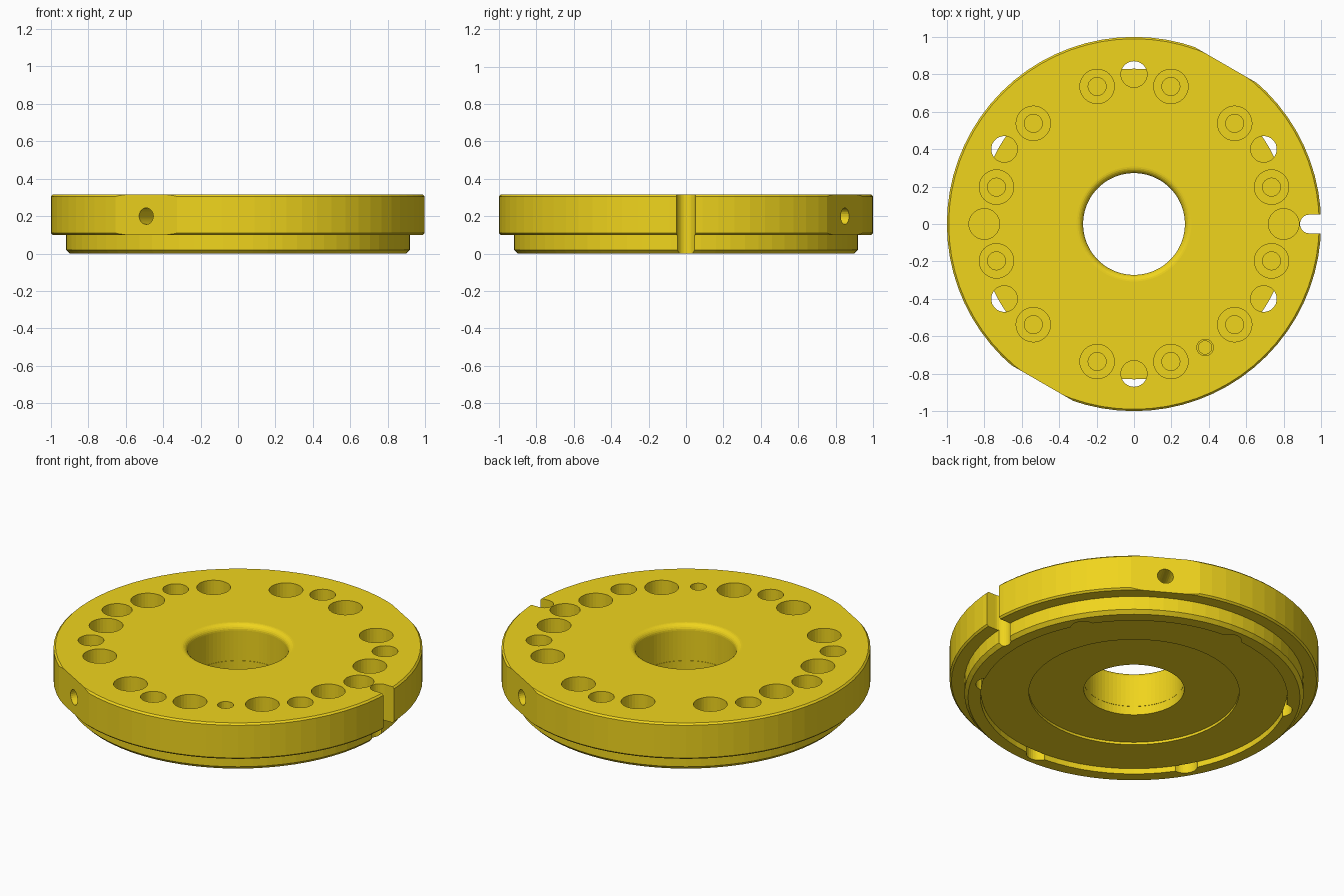
import bpy, bmesh, math
from mathutils import Matrix, Vector

if "Cube" in bpy.data.objects:
    bpy.data.objects.remove(bpy.data.objects["Cube"])


def lathe(bm, profile, segs, matrix=Matrix(), closed=False):
    """Revolve (radius, height) points; open profiles get end caps."""
    rings = []
    for r, z in profile:
        rings.append([bm.verts.new(matrix @ Vector((r * math.cos(a), r * math.sin(a), z)))
                      for a in (2 * math.pi * i / segs for i in range(segs))])
    pairs = list(zip(rings, rings[1:]))
    if closed:
        pairs.append((rings[-1], rings[0]))
    for a, b in pairs:
        for i in range(segs):
            j = (i + 1) % segs
            bm.faces.new((a[i], a[j], b[j], b[i]))
    if not closed:
        bm.faces.new(rings[0][::-1])
        bm.faces.new(rings[-1])


def to_object(bm, name):
    bmesh.ops.recalc_face_normals(bm, faces=bm.faces[:])
    mesh = bpy.data.meshes.new(name)
    bm.to_mesh(mesh)
    bm.free()
    ob = bpy.data.objects.new(name, mesh)
    bpy.context.collection.objects.link(ob)
    return ob


def at(x, y):
    return Matrix.Translation((x, y, 0))


# Flange body: rounded bore, chamfered rims, stepped spigot, plate recess below
TOP = 0.315
BORE = 0.272
SEAT = 0.10
SEGS = 72
fillet = [(BORE + 0.035 * (1 - math.cos(a)), TOP - 0.035 + 0.035 * math.sin(a))
          for a in (math.pi / 2 * i / 6 for i in range(7))]
bm = bmesh.new()
lathe(bm, [(BORE, SEAT)] + fillet + [
    (0.99, TOP), (1.0, TOP - 0.01), (1.0, 0.11), (0.99, 0.10), (0.92, 0.10),
    (0.92, 0.02), (0.90, 0.0), (0.832, 0.0), (0.832, SEAT)], SEGS, closed=True)
body = to_object(bm, "flange_disc")

# Inset plate closing the recess, with a shallow round pocket
bm = bmesh.new()
lathe(bm, [(BORE, 0.047), (BORE, SEAT - 0.001), (0.83, SEAT - 0.001), (0.83, 0.032),
           (0.57, 0.032), (0.57, 0.047)], SEGS, closed=True)
plate = to_object(bm, "inset_plate")

# Cutters
OVER = TOP + 0.05
bm = bmesh.new()
# Counterbored screw holes, down to the plate
for sx in (-1, 1):
    for sy in (-1, 1):
        for x, y in ((0.197, 0.735), (0.538, 0.538), (0.735, 0.197)):
            lathe(bm, [(0.048, 0.05), (0.048, 0.2), (0.092, 0.2), (0.092, OVER)],
                  32, at(sx * x, sy * y))
# Six through holes that notch the spigot's inner wall
for deg in (30, 90, 150, 210, 270, 330):
    a = math.radians(deg)
    lathe(bm, [(0.07, -0.05), (0.07, OVER)], 32, at(0.8 * math.cos(a), 0.8 * math.sin(a)))
# Two blind dowel holes and a small stepped hole
for x in (-0.8, 0.8):
    lathe(bm, [(0.082, 0.12), (0.082, OVER)], 32, at(x, 0))
lathe(bm, [(0.035, 0.13), (0.035, 0.2), (0.044, 0.2), (0.044, OVER)], 24, at(0.38, -0.66))
# Radial holes in the flats
for deg in (60, 240):
    m = (Matrix.Rotation(math.radians(deg), 4, 'Z') @ Matrix.Translation((0, 0, 0.2))
         @ Matrix.Rotation(math.pi / 2, 4, 'Y'))
    lathe(bm, [(0.044, 0.74), (0.044, 1.1)], 24, m)
holes = to_object(bm, "hole_cutter")

bm = bmesh.new()
# Two opposite flats
for deg in (60, 240):
    m = (Matrix.Rotation(math.radians(deg), 4, 'Z') @ Matrix.Translation((1.081, 0, 0.2))
         @ Matrix.Diagonal((0.2, 0.8, 0.6, 1)))
    bmesh.ops.create_cube(bm, size=1, matrix=m)
# Round-ended key slot
arc = [(0.937 + 0.05 * math.cos(a), 0.05 * math.sin(a))
       for a in (math.pi / 2 + math.pi * i / 16 for i in range(17))]
outline = [(1.1, 0.05)] + arc + [(1.1, -0.05)]
face = bm.faces.new([bm.verts.new((x, y, -0.05)) for x, y in outline])
ext = bmesh.ops.extrude_face_region(bm, geom=[face], use_keep_orig=True)
bmesh.ops.translate(bm, vec=(0, 0, 0.45),
                    verts=[v for v in ext["geom"] if isinstance(v, bmesh.types.BMVert)])
edges = to_object(bm, "edge_cutter")

# Apply the cuts (faces stay flat)
bpy.context.view_layer.objects.active = body
body.select_set(True)
for cutter in (edges, holes):
    cutter.hide_render = True
    mod = body.modifiers.new("cut", 'BOOLEAN')
    mod.operation = 'DIFFERENCE'
    mod.solver = 'EXACT'
    mod.object = cutter
    bpy.ops.object.modifier_apply(modifier=mod.name)
    bpy.data.objects.remove(cutter)

# Yellow finish
mat = bpy.data.materials.new("yellow_finish")
mat.diffuse_color = (0.87, 0.66, 0.012, 1)
mat.use_nodes = True
mat.node_tree.nodes["Principled BSDF"].inputs["Base Color"].default_value = mat.diffuse_color
for ob in (body, plate):
    ob.data.materials.clear()
    ob.data.materials.append(mat)
